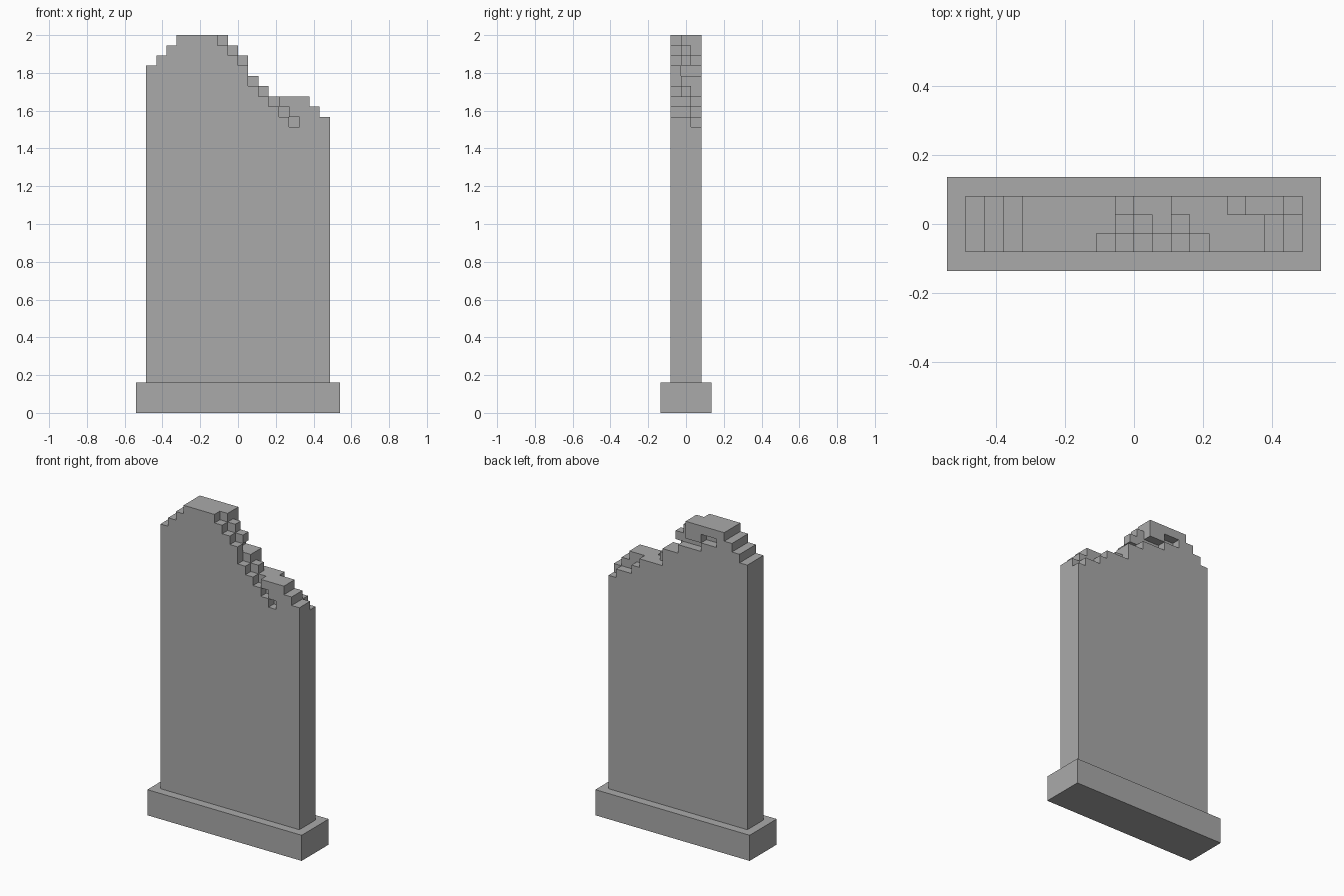
import bpy
import bmesh
from mathutils import Vector

cube = bpy.data.objects.get("Cube")
if cube:
    bpy.data.objects.remove(cube, do_unlink=True)

UNIT = 2 / 37          # edge of one block
COLS, ROWS = 18, 3     # blocks across and through the slab
BREAK = 28             # level where the broken crown begins

stone = bpy.data.materials.new("grey_stone")
stone.use_nodes = True
colour = (0.4, 0.4, 0.4, 1)
stone.diffuse_color = colour
stone.node_tree.nodes["Principled BSDF"].inputs["Base Color"].default_value = colour


def add_object(name, bm):
    mesh = bpy.data.meshes.new(name)
    bm.to_mesh(mesh)
    bm.free()
    mesh.materials.append(stone)
    obj = bpy.data.objects.new(name, mesh)
    bpy.context.collection.objects.link(obj)
    return obj


def add_box(name, width, depth, low, high):
    bm = bmesh.new()
    bmesh.ops.create_cube(bm, size=1)
    for v in bm.verts:
        v.co.x *= width * UNIT
        v.co.y *= depth * UNIT
        v.co.z = (low if v.co.z < 0 else high) * UNIT
    add_object(name, bm)


# Plinth and the plain part of the slab
add_box("plinth", COLS + 2, ROWS + 2, 0, 3)
add_box("slab", COLS, ROWS, 3, BREAK)

# Broken crown: block height of each column, in front, middle and back layers
shoulder = [34, 35, 36]
heights = [
    shoulder + [37] * 4 + [36, 35, 34, 32, 31, 30] + [31] * 3 + [30, 29],
    shoulder + [37] * 5 + [36, 35, 33, 32] + [31] * 4 + [30, 29],
    shoulder + [37] * 5 + [34, 33, 33] + [31] * 3 + [30, 29, 29, 28],
]

# Blocks chipped out beneath overhangs (column, layer, level)
chips = {(13, 0, 29), (14, 0, 28), (9, 1, 33),
         (4, 2, 35), (5, 2, 35), (6, 2, 34), (7, 2, 34)}

blocks = {(i, j, k)
          for j, row in enumerate(heights)
          for i, top in enumerate(row)
          for k in range(BREAK, top)} - chips

# Only the exposed sides of the blocks become faces
bm = bmesh.new()
origin = Vector((COLS / 2, ROWS / 2, 0))
for block in blocks:
    centre = Vector(block) + Vector((0.5, 0.5, 0.5)) - origin
    for axis in range(3):
        for sign in (-1, 1):
            beside = list(block)
            beside[axis] += sign
            if tuple(beside) in blocks or beside[2] < BREAK:
                continue
            n, u, v = Vector(), Vector(), Vector()
            n[axis] = sign / 2
            u[(axis + 1) % 3] = 0.5
            v[(axis + 2) % 3] = sign / 2
            ring = (-u - v, u - v, u + v, v - u)
            bm.faces.new([bm.verts.new((centre + n + c) * UNIT) for c in ring])
bmesh.ops.remove_doubles(bm, verts=bm.verts[:], dist=UNIT / 100)
add_object("broken_crown", bm)
